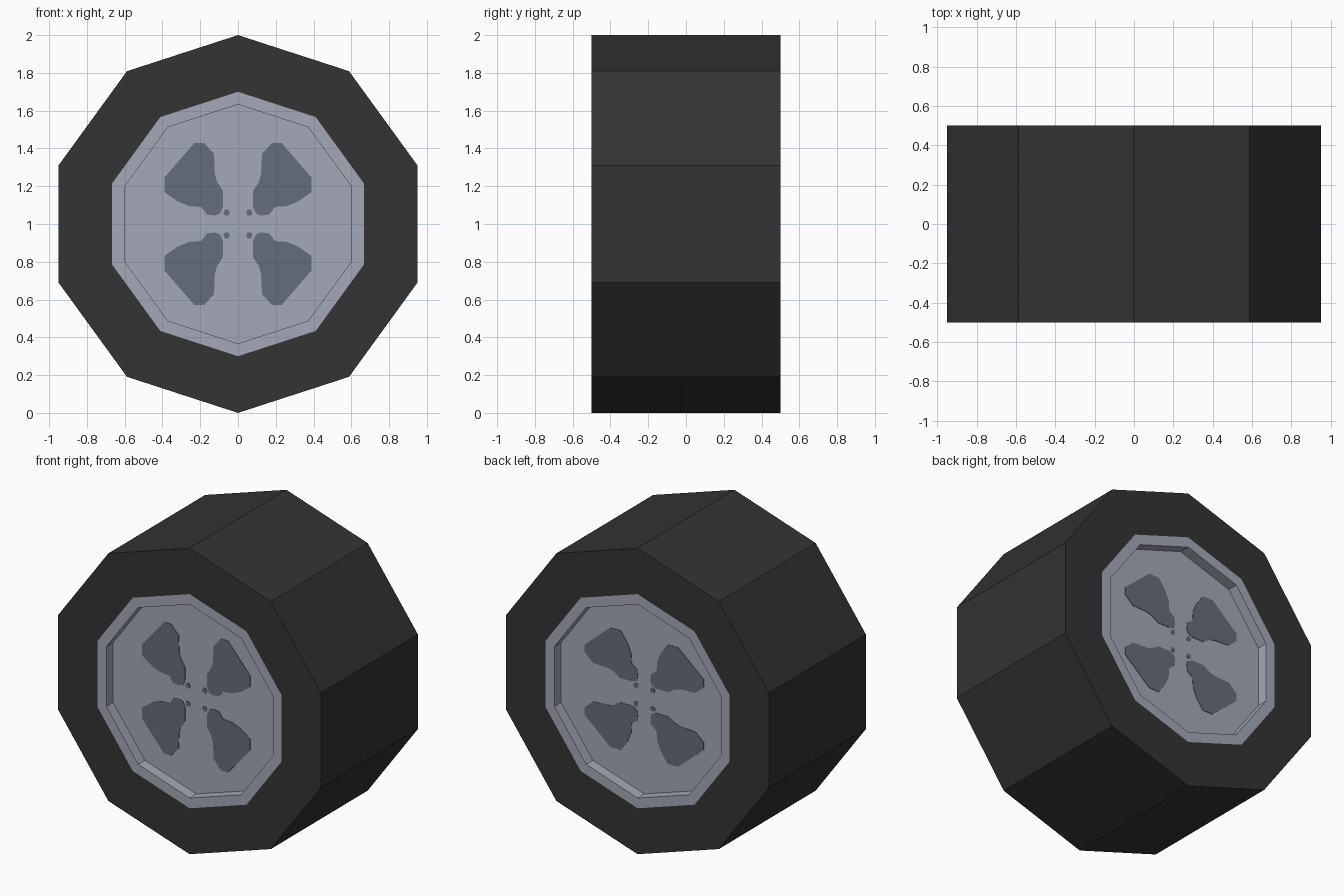
import bpy
import bmesh
import math

cube = bpy.data.objects.get("Cube")
if cube:
    bpy.data.objects.remove(cube, do_unlink=True)

SIDES = 10
HALF = 0.5       # half the wheel width
DISC = 0.43      # distance of the recessed disc from the middle


def material(name, rgb):
    mat = bpy.data.materials.new(name)
    mat.use_nodes = True
    mat.diffuse_color = (*rgb, 1)
    bsdf = next(n for n in mat.node_tree.nodes if n.type == 'BSDF_PRINCIPLED')
    bsdf.inputs["Base Color"].default_value = (*rgb, 1)
    return mat


def finish(name, bm, mat):
    bmesh.ops.recalc_face_normals(bm, faces=bm.faces[:])
    mesh = bpy.data.meshes.new(name)
    bm.to_mesh(mesh)
    bm.free()
    mesh.materials.append(mat)
    obj = bpy.data.objects.new(name, mesh)
    bpy.context.collection.objects.link(obj)
    return obj


def lathe(name, profile, mat, closed):
    """Turn (radius, y) points round the axle; cap the ends unless closed."""
    bm = bmesh.new()
    turn = [2 * math.pi * i / SIDES for i in range(SIDES)]
    rings = [[bm.verts.new((r * math.sin(a), y, 1 + r * math.cos(a))) for a in turn]
             for r, y in profile]
    pairs = list(zip(rings, rings[1:]))
    if closed:
        pairs.append((rings[-1], rings[0]))
    else:
        bm.faces.new(rings[0])
        bm.faces.new(rings[-1])
    for p, q in pairs:
        for i in range(SIDES):
            j = (i + 1) % SIDES
            bm.faces.new((p[i], p[j], q[j], q[i]))
    return finish(name, bm, mat)


def plate(bm, points, y, thickness):
    """Thin plate with its back on the disc."""
    base = [bm.verts.new((x, y, 1 + z)) for x, z in points]
    face = bm.faces.new(base)
    out = bmesh.ops.extrude_face_region(bm, geom=[face])["geom"]
    moved = [v for v in out if isinstance(v, bmesh.types.BMVert)]
    bmesh.ops.translate(bm, verts=moved, vec=(0, thickness, 0))


rubber = material("dark rubber", (0.033, 0.033, 0.033))
metal = material("grey metal", (0.37, 0.395, 0.475))
shade = material("dark grey opening", (0.133, 0.151, 0.2))

# Tyre
lathe("tyre", [(1, -HALF), (1, HALF), (0.7, HALF), (0.7, -HALF)], rubber, True)

# Rim with a raised lip and a recessed disc on both sides
side = [(0.633, DISC), (0.633, HALF), (0.7, HALF)]
lathe("rim", [(r, -y) for r, y in side] + side[::-1], metal, False)

# Four painted openings on each disc
petal = [(.12, .045), (.165, .05), (.195, .09), (.26, .095), (.32, .12),
         (.39, .17), (.39, .245), (.23, .43), (.18, .43), (.127, .37),
         (.122, .26), (.11, .22), (.08, .175), (.08, .09), (.095, .055)]
dot = [(.06 + .018 * math.cos(a), .06 + .018 * math.sin(a))
       for a in (math.pi * i / 3 for i in range(6))]

for name, s in (("front_openings", -1), ("back_openings", 1)):
    bm = bmesh.new()
    for shape in (petal, dot):
        # The back pattern is turned a quarter
        pts = shape if s < 0 else [(z, x) for x, z in shape]
        for mx in (-1, 1):
            for mz in (-1, 1):
                plate(bm, [(mx * x, mz * z) for x, z in pts], s * DISC, s * 0.003)
    finish(name, bm, shade)
